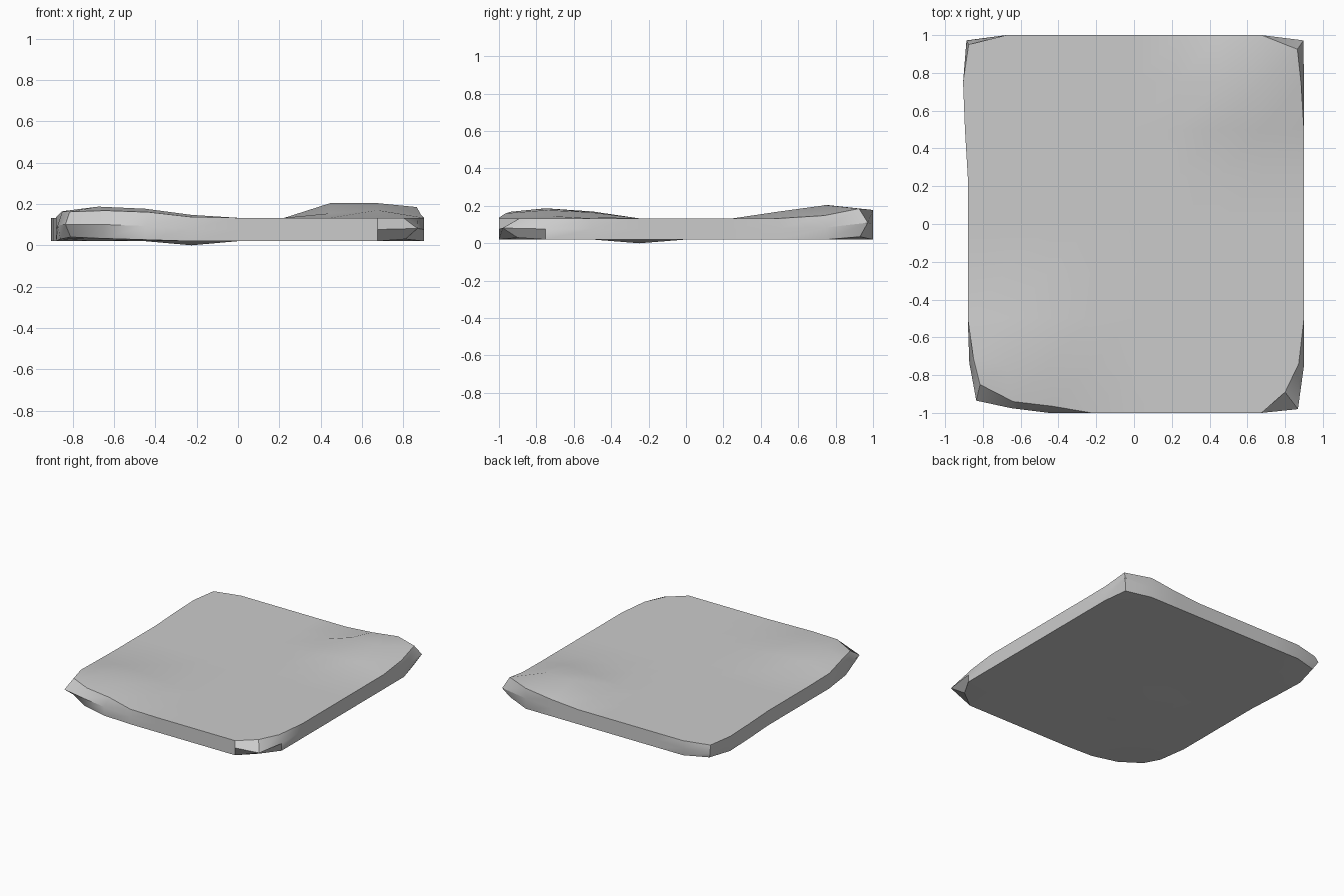
import bpy, bmesh, math

if "Cube" in bpy.data.objects:
    bpy.data.objects.remove(bpy.data.objects["Cube"])

N = 4                      # grid runs from -N to N both ways
DX, DY = 0.225, 0.25
Z_TOP, Z_MID, Z_BOT = 0.133, 0.077, 0.02

# raised and sunken grid points: (i, j) -> z
top_z = {(-3, -3): .187, (-2, -3): .177, (-1, -3): .147, (-4, -3): .165,
         (-3, -2): .17, (-2, -2): .165, (-4, -2): .137, (-1, -2): .14,
         (-4, -4): .162, (-3, -4): .168, (-2, -4): .16, (-1, -4): .137,
         (2, 3): .205, (3, 3): .204, (4, 3): .148, (2, 2): .155, (3, 2): .17,
         (2, 4): .15, (3, 4): .178, (4, 4): .185}
bot_z = {(-1, -1): 0.0, (-4, -4): .04, (-3, -4): .033, (-2, -4): .027,
         (-4, -3): .03, (4, 4): .035, (4, -4): .03, (-4, 4): .03}
# worn outline points: (i, j) -> x, y
top_xy = {(-4, -4): (-.815, -.85), (-4, -3): (-.85, -.71), (-3, -4): (-.64, -.94),
          (-2, -4): (-.43, -.965), (4, -4): (.8, -.89), (4, -3): (.872, -.74),
          (4, 4): (.865, .925), (4, 3): (.885, .74), (-4, 4): (-.875, .95)}
mid_xy = {(-4, -4): (-.835, -.935), (-4, -3): (-.872, -.735), (-3, -4): (-.65, -.975),
          (4, -4): (.868, -.98), (4, 4): (.897, .972), (-4, 4): (-.887, .972)}
bot_xy = {(-4, -4): (-.81, -.86), (-4, -3): (-.86, -.73), (-3, -4): (-.65, -.955),
          (4, -4): (.81, -.9), (4, 4): (.86, .93), (-4, 4): (-.86, .94)}


def position(i, j, z, xy):
    x, y = xy.get((i, j), (i * DX, j * DY))
    if i == -N and (i, j) not in xy:      # slightly bowed left side
        x = -.905 if j == 3 else -.895 if j == 2 else -.88
    return x, y, z


bm = bmesh.new()
cells = [(i, j) for i in range(-N, N + 1) for j in range(-N, N + 1)]
top = {c: bm.verts.new(position(*c, top_z.get(c, Z_TOP), top_xy)) for c in cells}
bot = {c: bm.verts.new(position(*c, bot_z.get(c, Z_BOT), bot_xy)) for c in cells}

# top and bottom surfaces
for i in range(-N, N):
    for j in range(-N, N):
        q = [(i, j), (i + 1, j), (i + 1, j + 1), (i, j + 1)]
        bm.faces.new([top[c] for c in q])
        bm.faces.new([bot[c] for c in reversed(q)])

# side wall with a middle ring
r = range(-N, N)
ring = ([(i, -N) for i in r] + [(N, j) for j in r]
        + [(-i, N) for i in r] + [(-N, -j) for j in r])
mid = {c: bm.verts.new(position(*c, (top[c].co.z + bot[c].co.z) / 2, mid_xy)) for c in ring}
for a, b in zip(ring, ring[1:] + ring[:1]):
    bm.faces.new((bot[a], bot[b], mid[b], mid[a]))
    bm.faces.new((mid[a], mid[b], top[b], top[a]))

bmesh.ops.recalc_face_normals(bm, faces=bm.faces[:])
mesh = bpy.data.meshes.new("stone_slab")
bm.to_mesh(mesh)
bm.free()
slab = bpy.data.objects.new("stone_slab", mesh)
bpy.context.collection.objects.link(slab)
bpy.context.view_layer.objects.active = slab
slab.select_set(True)
bpy.ops.object.shade_smooth_by_angle(angle=math.radians(35))
